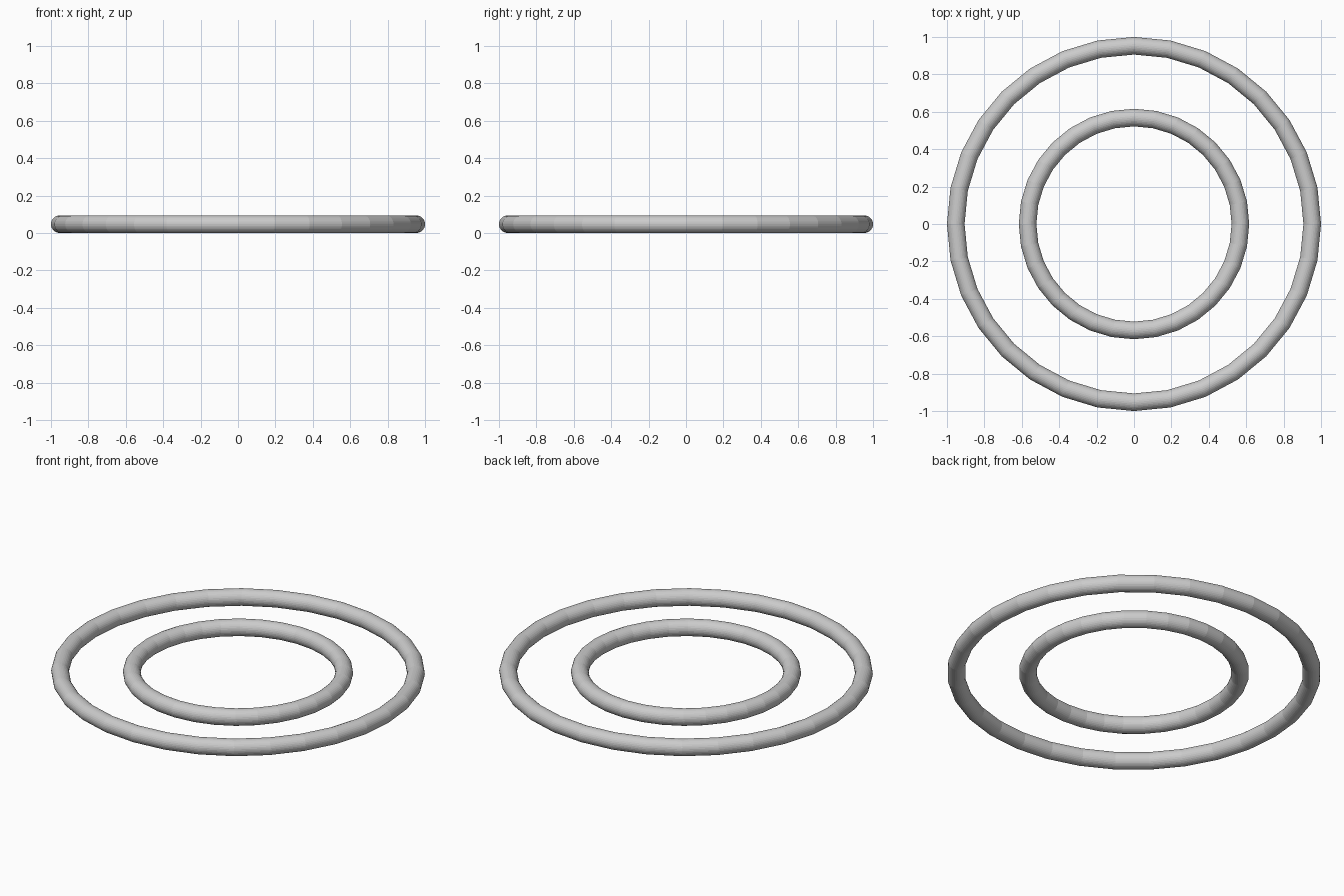
import bpy

if "Cube" in bpy.data.objects:
    bpy.data.objects.remove(bpy.data.objects["Cube"])

TUBE = 0.047  # tube radius; both rings rest on z = 0


def ring(name, outer_radius):
    bpy.ops.mesh.primitive_torus_add(
        major_radius=outer_radius - TUBE, minor_radius=TUBE,
        major_segments=32, minor_segments=32, location=(0, 0, TUBE))
    obj = bpy.context.object
    obj.name = name
    # Straight faceted lengths around the ring
    bpy.ops.object.shade_flat()
    return obj


# Two concentric rings lying flat
ring("outer_ring", 1.0)
ring("inner_ring", 0.616)
